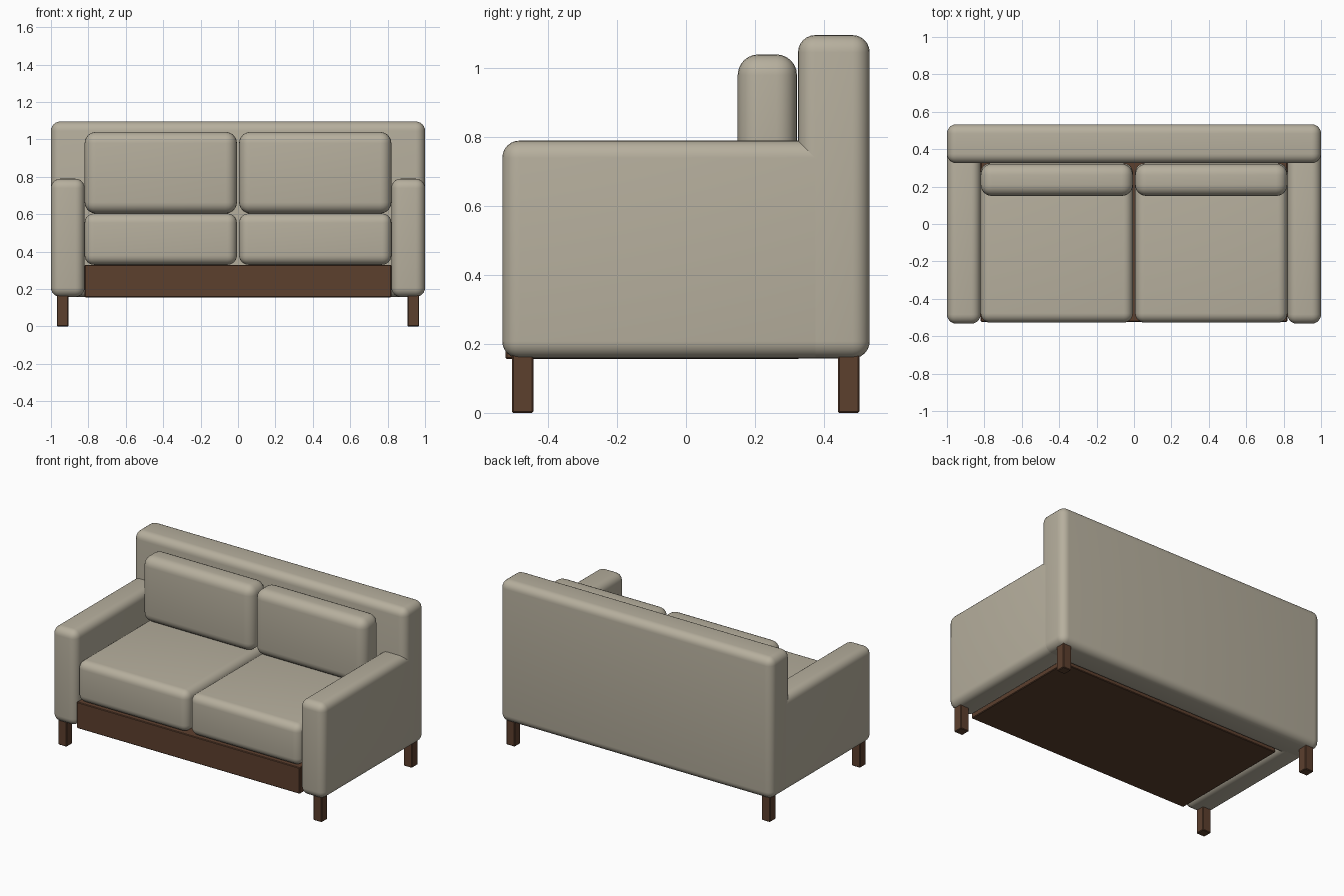
import bpy, math

cube = bpy.data.objects.get("Cube")
if cube:
    bpy.data.objects.remove(cube, do_unlink=True)


def make_material(name, rgb):
    mat = bpy.data.materials.new(name)
    mat.use_nodes = True
    mat.diffuse_color = (*rgb, 1)
    mat.node_tree.nodes["Principled BSDF"].inputs["Base Color"].default_value = (*rgb, 1)
    return mat


fabric = make_material("beige fabric", (0.47, 0.43, 0.34))
wood = make_material("dark wood", (0.107, 0.05, 0.027))


def rounded_box(name, x, y, z, radius, segments, mat):
    """Box spanning the given (min, max) ranges, with rounded edges."""
    centre = [(a + b) / 2 for a, b in (x, y, z)]
    bpy.ops.mesh.primitive_cube_add(size=1, location=centre)
    obj = bpy.context.object
    obj.name = name
    obj.scale = [b - a for a, b in (x, y, z)]
    bpy.ops.object.transform_apply(location=False, rotation=False, scale=True)
    bevel = obj.modifiers.new("rounded edges", "BEVEL")
    bevel.width = radius
    bevel.segments = segments
    bpy.ops.object.modifier_apply(modifier=bevel.name)
    obj.data.materials.append(mat)
    bpy.ops.object.shade_smooth_by_angle(angle=math.radians(35))
    return obj


# Backrest and wooden base
rounded_box("backrest", (-1, 1), (0.325, 0.533), (0.158, 1.096), 0.05, 6, fabric)
rounded_box("base", (-0.82, 0.82), (-0.523, 0.33), (0.156, 0.33), 0.004, 1, wood)

for side, s in (("left", 1), ("right", -1)):
    def span(a, b):
        return tuple(sorted((s * a, s * b)))

    # Armrest runs into the backrest
    rounded_box(f"{side}_armrest", span(0.82, 1), (-0.533, 0.43), (0.158, 0.79), 0.05, 6, fabric)
    # Cushions
    rounded_box(f"{side}_seat_cushion", span(0.006, 0.82), (-0.527, 0.325), (0.33, 0.604), 0.05, 6, fabric)
    rounded_box(f"{side}_back_cushion", span(0.006, 0.82), (0.15, 0.322), (0.604, 1.04), 0.06, 6, fabric)
    # Legs
    for end, y in (("front", -0.474), ("back", 0.472)):
        rounded_box(f"{end}_{side}_leg", span(0.907, 0.969), (y - 0.031, y + 0.031),
                    (0, 0.2), 0.004, 1, wood)
